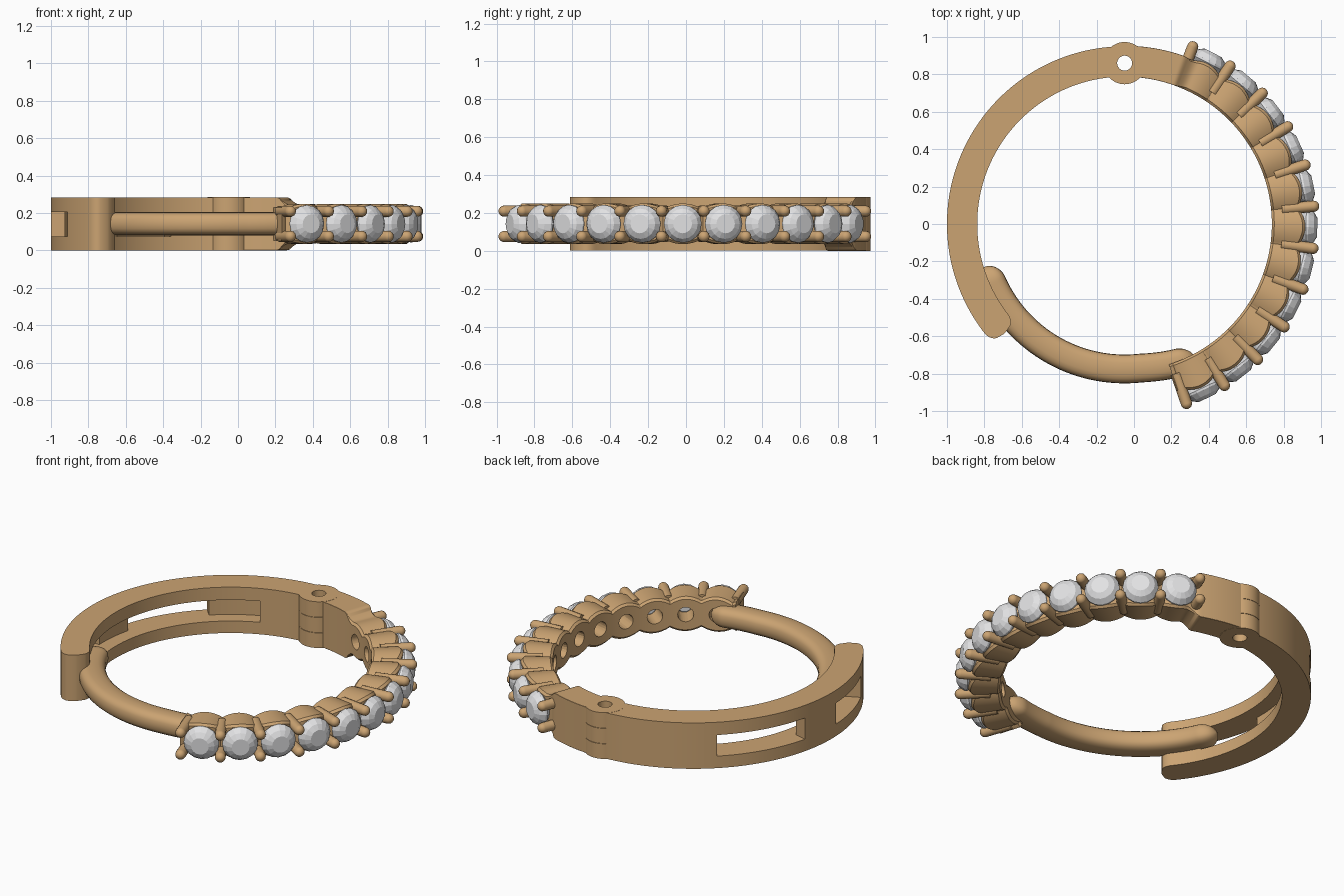
import bpy, bmesh, math
from mathutils import Matrix, Vector

if "Cube" in bpy.data.objects:
    bpy.data.objects.remove(bpy.data.objects["Cube"])


def material(name, rgb, rough):
    m = bpy.data.materials.new(name)
    m.use_nodes = True
    m.diffuse_color = (*rgb, 1)
    bsdf = m.node_tree.nodes["Principled BSDF"]
    bsdf.inputs["Base Color"].default_value = (*rgb, 1)
    bsdf.inputs["Roughness"].default_value = rough
    return m


GOLD = material("warm gold", (0.60, 0.37, 0.17), 0.4)
STONE = material("clear stone", (0.76, 0.76, 0.77), 0.3)
CX, MID, TOP = -0.05, 0.1425, 0.285     # hoop centre, mid height, full height
COUNT, FIRST, LAST = 11, 69.0, -71.0    # stones and the angles they span
PITCH = (FIRST - LAST) / COUNT


def finish(bm, name, mat, smooth=True):
    bmesh.ops.recalc_face_normals(bm, faces=bm.faces)
    mesh = bpy.data.meshes.new(name)
    bm.to_mesh(mesh)
    bm.free()
    mesh.materials.append(mat)
    ob = bpy.data.objects.new(name, mesh)
    bpy.context.collection.objects.link(ob)
    if smooth:
        shade(ob)
    return ob


def select(ob):
    bpy.ops.object.select_all(action='DESELECT')
    ob.select_set(True)
    bpy.context.view_layer.objects.active = ob


def shade(ob):
    select(ob)
    bpy.ops.object.shade_smooth_by_angle(angle=math.radians(32))


def sweep(name, start, end, step, section, centre=(CX, 0), closed=False):
    """Carry a cross-section, section(angle) -> [(radius, z)], round a centre."""
    bm = bmesh.new()
    n = max(2, round(abs(end - start) / step))
    rings = []
    for i in range(n if closed else n + 1):
        deg = start + (end - start) * i / n
        c, s = math.cos(math.radians(deg)), math.sin(math.radians(deg))
        rings.append([bm.verts.new((centre[0] + r * c, centre[1] + r * s, z))
                      for r, z in section(deg)])
    for i in range(n if closed else n - 0):
        a, b = rings[i], rings[(i + 1) % len(rings)]
        for j in range(len(a)):
            k = (j + 1) % len(a)
            bm.faces.new((a[j], a[k], b[k], b[j]))
    if not closed:
        bm.faces.new(rings[0])
        bm.faces.new(rings[-1])
    return finish(bm, name, GOLD)


def box(r0, r1, z0, z1):
    return [(r0, z0), (r1, z0), (r1, z1), (r0, z1)]


def round_end(t, power):
    """Width factor for a rounded end; t runs 0 to 1 towards the tip."""
    t = min(max(t, 0), 1)
    return max((1 - t ** power) ** (1 / power), 0.08)


def cut(ob, cutter):
    mod = ob.modifiers.new("cut", 'BOOLEAN')
    mod.operation = 'DIFFERENCE'
    mod.solver = 'EXACT'
    mod.object = cutter
    select(ob)
    bpy.ops.object.modifier_apply(modifier=mod.name)
    bpy.data.objects.remove(cutter)


def radial(deg, r, z):
    """Matrix whose local z points out from the hoop centre."""
    a = math.radians(deg)
    d = Vector((math.cos(a), math.sin(a), 0))
    return (Matrix.Translation(Vector((CX, 0, z)) + d * r)
            @ Matrix.Rotation(a, 4, 'Z') @ Matrix.Rotation(math.pi / 2, 4, 'Y'))


# Plain half of the hoop, with a rounded tip
def plain_section(deg):
    w = 0.081 * round_end((deg - 217) / 5.3, 2.6)
    return box(0.869 - w, 0.869 + w, 0.001, TOP - 0.001)


plain_half = sweep("plain_half", 94, 222.3, 0.6, plain_section)

# Inner channel, long window and catch window
for r0, r1, a0, a1 in ((0.7, 0.875, 113, 205), (0.86, 1.0, 133, 166), (0.86, 1.0, 182, 205)):
    cut(plain_half, sweep("slot_cutter", a0, a1, 1,
                          lambda d, r0=r0, r1=r1: box(r0, r1, 0.075, 0.205)))
shade(plain_half)


# Stone-set half: full height at the hinge, then one fluted cup per stone
def band_section(deg):
    u = (FIRST - deg) / PITCH - 0.5
    lobe = abs(math.cos(math.pi * u)) ** 0.8
    t = min(max((deg - 65) / 6, 0), 1)
    t = t * t * (3 - 2 * t)
    h = (0.078 + 0.029 * lobe) * (1 - t) + (MID - 0.001) * t
    outer = (0.93 + 0.035 * lobe) * (1 - t) + 0.953 * t
    c = 0.012 * (1 - t) + 0.001
    return [(0.787, MID - h + c), (0.787 + c, MID - h), (outer - c, MID - h), (outer, MID - h + c),
            (outer, MID + h - c), (outer - c, MID + h), (0.787 + c, MID + h), (0.787, MID + h - c)]


band = sweep("stone_band", 86, -72.5, 0.5, band_section)

# Light holes behind the stones
holes = bmesh.new()
for i in range(COUNT):
    bmesh.ops.create_cone(holes, cap_ends=True, segments=20, radius1=0.045, radius2=0.045,
                          depth=0.36, matrix=radial(FIRST - PITCH * (i + 0.5), 0.87, MID))
cut(band, finish(holes, "hole_cutter", GOLD, False))
shade(band)

# Hinge: three knuckles round an open pin hole
for i, part in enumerate(("lower", "middle", "upper")):
    z0 = i * TOP / 3
    z1 = z0 + TOP / 3 - (0.002 if i < 2 else 0)
    sweep(part + "_knuckle", 0, 360, 7.5, lambda d, z0=z0, z1=z1: box(0.04, 0.113, z0, z1),
          centre=(CX, 0.86), closed=True)


# Latch wire with rounded ends
def wire_section(deg):
    f = round_end((204 - deg) / 7, 2) * round_end((deg - 292) / 6, 2)
    r = 0.775 + 0.03 * min(max((deg - 276) / 20, 0), 1) ** 1.3
    ring = []
    for k in range(20):
        a = 2 * math.pi * k / 20
        c, s = math.cos(a), math.sin(a)
        ring.append((r + 0.077 * f * math.copysign(abs(c) ** 0.75, c),
                     MID + 0.062 * f * math.copysign(abs(s) ** 0.75, s)))
    return ring


sweep("latch_wire", 197, 298, 0.8, wire_section)

# Prongs: pairs of round-tipped pegs between the stones
prongs = bmesh.new()
for i in range(COUNT + 1):
    for dz in (-0.067, 0.067):
        deg = FIRST - PITCH * i
        bmesh.ops.create_cone(prongs, cap_ends=True, segments=14, radius1=0.03, radius2=0.03,
                              depth=0.17, matrix=radial(deg, 0.93, MID + dz))
        bmesh.ops.create_uvsphere(prongs, u_segments=14, v_segments=8, radius=0.03,
                                  matrix=radial(deg, 1.015, MID + dz))
finish(prongs, "prongs", GOLD)

# Faceted round stones: pavilion, girdle, crown and table
PROFILE = [(0.04, -0.06), (0.1, 0), (0.1, 0.012), (0.08, 0.042), (0.05, 0.06)]
for i in range(COUNT):
    bm = bmesh.new()
    rings = [[bm.verts.new((r * math.cos(math.tau * k / 16), r * math.sin(math.tau * k / 16), z))
              for k in range(16)] for r, z in PROFILE]
    for a, b in zip(rings, rings[1:]):
        for k in range(16):
            m = (k + 1) % 16
            bm.faces.new((a[k], a[m], b[m], b[k]))
    bm.faces.new(rings[0])
    bm.faces.new(rings[-1])
    bm.transform(radial(FIRST - PITCH * (i + 0.5), 0.97, MID))
    finish(bm, "stone_%02d" % (i + 1), STONE, False)
